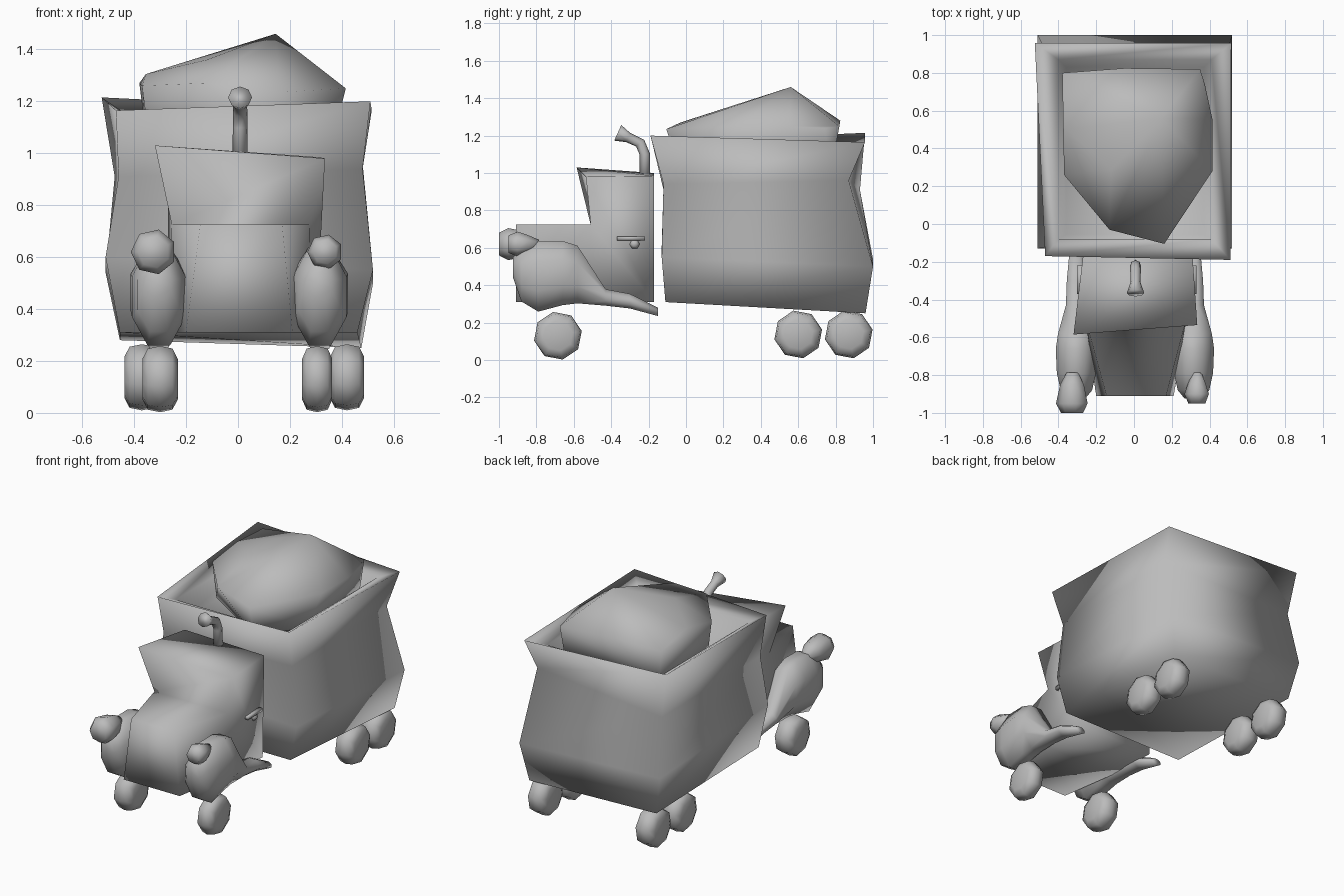
import bpy, bmesh
from math import cos, sin, pi

cube = bpy.data.objects.get("Cube")
if cube:
    bpy.data.objects.remove(cube)

GREY = (0.5, 0.5, 0.5, 1)
grey = bpy.data.materials.new("plain grey")
grey.use_nodes = True
grey.diffuse_color = GREY
grey.node_tree.nodes["Principled BSDF"].inputs["Base Color"].default_value = GREY


def finish(name, bm):
    bmesh.ops.recalc_face_normals(bm, faces=bm.faces)
    for f in bm.faces:
        f.smooth = True
    mesh = bpy.data.meshes.new(name)
    bm.to_mesh(mesh)
    bm.free()
    mesh.materials.append(grey)
    obj = bpy.data.objects.new(name, mesh)
    bpy.context.collection.objects.link(obj)
    return obj


def loft(name, rings, caps=None):
    """Skin a closed solid through rings of points."""
    bm = bmesh.new()
    rows = [[bm.verts.new(p) for p in ring] for ring in rings]
    n = len(rows[0])
    for a, b in zip(rows, rows[1:]):
        for i in range(n):
            j = (i + 1) % n
            bm.faces.new((a[i], a[j], b[j], b[i]))
    for row in (rows[0], rows[-1]):
        for cap in caps or [range(n)]:
            bm.faces.new([row[i] for i in cap])
    return finish(name, bm)


def oval(x, y, z, rx, rz, n=8, turn=0.0):
    """Ring facing along y."""
    steps = [2 * pi * (i + 0.5) / n + turn for i in range(n)]
    return [(x + rx * cos(a), y, z + rz * sin(a)) for a in steps]


def rect(x0, x1, y0, y1, z):
    return [(x0, y0, z), (x1, y0, z), (x1, y1, z), (x0, y1, z)]


# Open dump body: bulging walls, sloping rim, sunken floor
loft("dump_body", [
    [(-.455, -.11, .31), (.46, -.11, .31), (.475, .96, .25), (-.455, .96, .28)],
    [(-.51, -.13, .6), (.52, -.13, .55), (.52, 1, .5), (-.51, 1, .54)],
    [(-.46, -.12, .91), (.48, -.12, .94), (.48, .87, .96), (-.475, .93, .91)],
    [(-.47, -.17, 1.165), (.51, -.19, 1.2), (.515, .957, 1.165), (-.525, .957, 1.215)],
    rect(-.4, .41, -.08, .87, 1.13),
    rect(-.36, .37, -.055, .83, 1.0),
])

# Heaped load
heap = bmesh.new()
for p in [(.145, .56, 1.46), (-.12, .29, 1.36), (-.355, .5, 1.305), (-.38, .8, 1.27),
          (.35, .82, 1.25), (-.05, .825, 1.28), (.16, -.105, 1.235), (-.13, -.03, 1.27),
          (-.37, .26, 1.26), (.415, .28, 1.25), (.415, .555, 1.25), (.375, .74, 1.24),
          (-.35, .78, 1.03), (.34, .78, 1.03), (.36, .22, 1.03), (.14, -.04, 1.03),
          (-.34, .26, 1.03)]:
    heap.verts.new(p)
bmesh.ops.convex_hull(heap, input=heap.verts)
finish("load", heap)

# Cab and bonnet as one left-to-right solid
loft("cab", [
    [(-.2, -.91, .31), (-.145, -.91, .725), (-.255, -.51, .725), (-.32, -.585, 1.03),
     (-.27, -.17, 1.0), (-.27, -.17, .31), (-.26, -.51, .31)],
    [(.21, -.91, .31), (.17, -.91, .725), (.275, -.51, .725), (.335, -.535, .98),
     (.31, -.17, .985), (.3, -.17, .31), (.28, -.51, .31)],
], caps=[(0, 1, 2, 6), (6, 2, 3, 4, 5)])

# Fenders sweeping back into running boards: y, low, high, half width
sweep = [(-.925, .44, .55, .05), (-.88, .31, .6, .09), (-.79, .255, .64, .112),
         (-.66, .29, .64, .118), (-.58, .3, .615, .105), (-.43, .29, .38, .06),
         (-.3, .275, .355, .055), (-.15, .235, .28, .04)]
for side, x in (("right", -.305), ("left", .315)):
    loft(side + "_fender", [oval(x, y, (lo + hi) / 2, w, (hi - lo) / 2 * 1.06)
                            for y, lo, hi, w in sweep])

# Headlights: blunt front, tapering back
for side, x, r, front in (("right", -.325, .088, -1), ("left", .335, .068, -.95)):
    loft(side + "_headlight", [
        oval(x, y, .62, r * k, r * k, 7)
        for y, k in ((front, .7), (front + .05, 1), (-.85, .75), (-.785, .35))])


# Wheels: eight-sided with chamfered shoulders
def wheel(name, x, y, z, half):
    rings = []
    for k, r in ((-1, .08), (-.7, .12), (0, .13), (.7, .12), (1, .08)):
        rings.append([(x + k * half, y + r * cos(i * pi / 4 + .2), z + r * sin(i * pi / 4 + .2))
                      for i in range(8)])
    loft(name, rings)


wheel("front_right_wheel", -.30, -.685, .13, .068)
wheel("front_left_wheel", .305, -.685, .13, .058)
for label, y in (("middle", .6), ("rear", .87)):
    wheel(label + "_right_wheel", -.37, y, .137, .068)
    wheel(label + "_left_wheel", .42, y, .137, .066)

# Exhaust stack bending forward to a flared mouth: y, z, radius, tilt
pipe = []
for y, z, r, tilt in ((-.22, .97, .029, 0), (-.22, 1.1, .028, .1), (-.245, 1.16, .028, .7),
                      (-.31, 1.19, .027, 1.15), (-.365, 1.215, .046, 1.15)):
    pipe.append([(.008 + r * cos(a), y + r * sin(a) * cos(tilt), z + r * sin(a) * sin(tilt))
                 for a in (i * pi / 4 for i in range(8))])
loft("exhaust_stack", pipe)

# Door handles with a knob beneath
for side, x, s in (("right", -.268, -1), ("left", .297, 1)):
    loft(side + "_door_handle", [rect(x - .01 * s, x + .035 * s, -.37, -.22, z)
                                 for z in (.64, .662)])
    loft(side + "_handle_knob", [
        [(x + d * s, -.275 + r * cos(i * pi / 3), .62 + r * sin(i * pi / 3)) for i in range(6)]
        for d, r in ((-.01, .02), (.015, .028), (.03, .014))])
